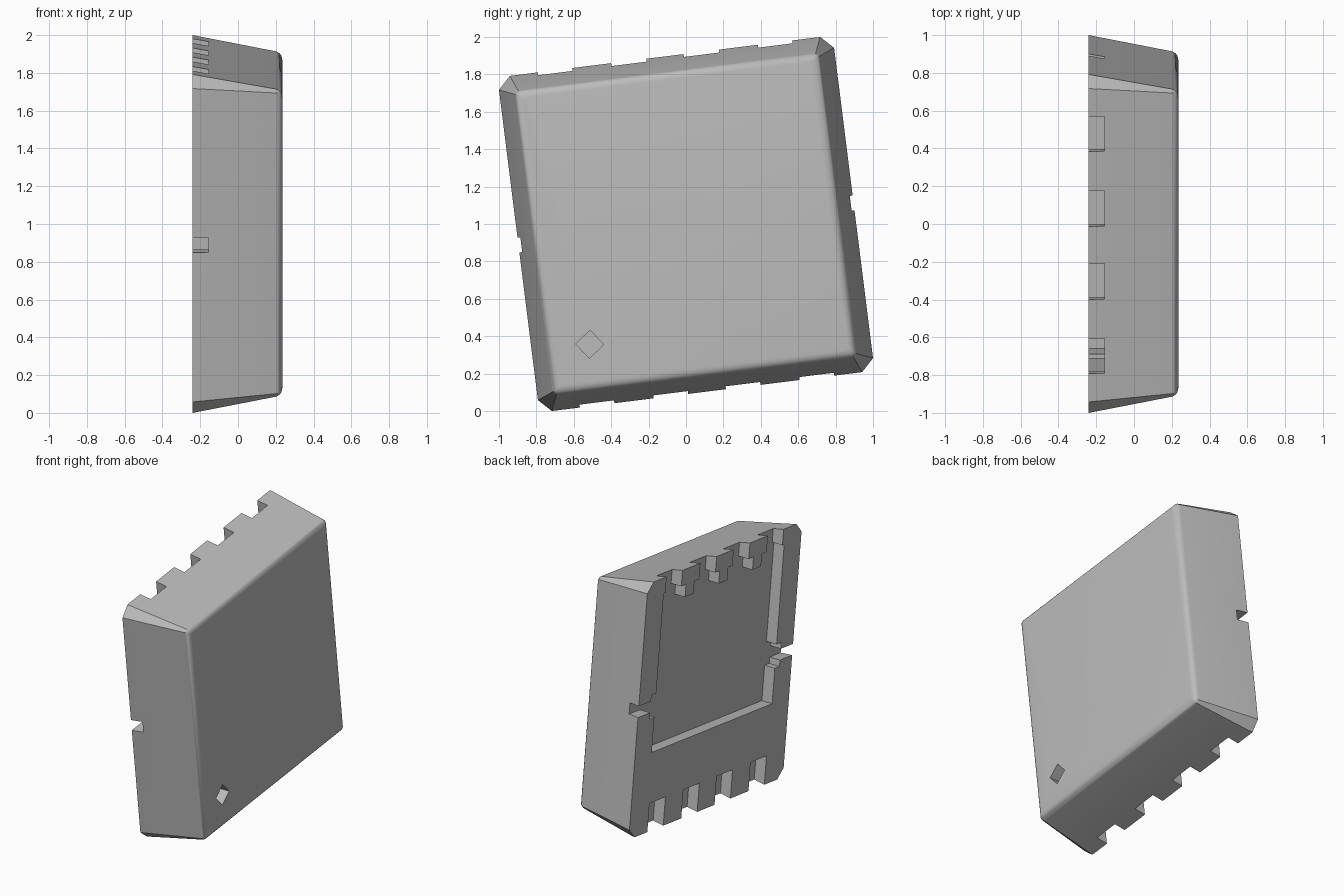
import bpy, bmesh, math
from mathutils import Matrix

cube = bpy.data.objects.get("Cube")
if cube:
    bpy.data.objects.remove(cube, do_unlink=True)

BASE, TOP = -0.24, 0.235      # thickness range along x
HALF, CHAMFER = 0.903, 0.067  # footprint of the base
DEPTH = 0.083                 # depth of the underside recesses
TILT = Matrix.Translation((0, 0, 1)) @ Matrix.Rotation(math.radians(7.15), 4, 'X')

grey = bpy.data.materials.new("grey")
grey.use_nodes = True
grey.diffuse_color = (0.5, 0.5, 0.5, 1)
grey.node_tree.nodes["Principled BSDF"].inputs["Base Color"].default_value = grey.diffuse_color


def make_object(name, bm):
    bmesh.ops.recalc_face_normals(bm, faces=bm.faces)
    mesh = bpy.data.meshes.new(name)
    bm.to_mesh(mesh)
    bm.free()
    mesh.materials.append(grey)
    obj = bpy.data.objects.new(name, mesh)
    obj.matrix_world = TILT
    bpy.context.collection.objects.link(obj)
    return obj


def loft(bm, outlines):
    """Join (x, outline) sections into a closed solid."""
    rings = [[bm.verts.new((x, u, v)) for u, v in pts] for x, pts in outlines]
    for low, high in zip(rings, rings[1:]):
        for i in range(len(low)):
            j = (i + 1) % len(low)
            bm.faces.new((low[i], low[j], high[j], high[i]))
    bm.faces.new(rings[0][::-1])
    bm.faces.new(rings[-1])


def octagon(inset):
    """Square with cut corners, offset inwards evenly."""
    h = HALF - inset
    k = h - max(CHAMFER - 0.586 * inset, 0.012)
    return [(h, -k), (h, k), (k, h), (-k, h), (-h, k), (-h, -k), (-k, -h), (k, -h)]


def prism(bm, pts, x0, x1):
    loft(bm, [(x0, pts), (x1, pts)])


def rectangle(u0, u1, v0, v1):
    return [(u0, v0), (u1, v0), (u1, v1), (u0, v1)]


# Body: drafted sides and a rounded upper rim
sections = [(BASE, octagon(0))]
STEPS, DRAFT = 5, math.radians(10)
for i in range(STEPS + 1):
    a = DRAFT + (math.pi / 2 - DRAFT) * i / STEPS
    sections.append((TOP - 0.045 * (1 - math.sin(a)), octagon(0.126 - 0.045 * math.cos(a))))
body_bm = bmesh.new()
loft(body_bm, sections)
body = make_object("package_body", body_bm)

# Underside pocket with side vents, upper notches and narrow tabs
half = [(0, -0.335), (0.705, -0.335), (0.705, -0.085), (0.76, -0.085), (0.76, -0.04),
        (1, -0.04), (1, 0.04), (0.76, 0.04), (0.76, 0.085), (0.705, 0.085),
        (0.705, 0.79), (0.685, 0.79), (0.685, 1), (0.5, 1), (0.5, 0.79),
        (0.445, 0.79), (0.445, 0.7), (0.345, 0.7), (0.345, 0.79), (0.29, 0.79),
        (0.29, 1), (0.1, 1), (0.1, 0.79), (0.05, 0.79), (0.05, 0.7)]
outline = half + [(-u, v) for u, v in reversed(half) if u > 0]
cut_bm = bmesh.new()
prism(cut_bm, outline, BASE - 0.1, BASE + DEPTH)

# Lower row of notches
for side in (-1, 1):
    for centre in (0.195, 0.592):
        u = side * centre
        prism(cut_bm, rectangle(u - 0.093, u + 0.093, -1, -0.7), BASE - 0.1, BASE + DEPTH)

# Corner marker: a small diamond pit in the smooth face
turn = Matrix.Rotation(math.radians(45 - 1.5 - 7.15), 2)
mark = [turn @ v for v in (Matrix.Identity(2) * 0.053 @ Matrix(((su, sv), (0, 0))).to_2x2().row[0]
                           for su, sv in rectangle(-1, 1, -1, 1))]
centre_u, centre_v = -0.591, -0.574
prism(cut_bm, [(centre_u + p.x, centre_v + p.y) for p in mark], TOP - 0.08, TOP + 0.1)
cutter = make_object("recess_cutter", cut_bm)
cutter.hide_render = True

# Cut the recesses and shade
bpy.context.view_layer.update()
cut = body.modifiers.new("recesses", 'BOOLEAN')
cut.operation, cut.solver, cut.object = 'DIFFERENCE', 'EXACT', cutter
bpy.ops.object.select_all(action='DESELECT')
body.select_set(True)
bpy.context.view_layer.objects.active = body
bpy.ops.object.modifier_apply(modifier=cut.name)
bpy.data.objects.remove(cutter, do_unlink=True)
bpy.ops.object.shade_smooth_by_angle(angle=math.radians(30))
